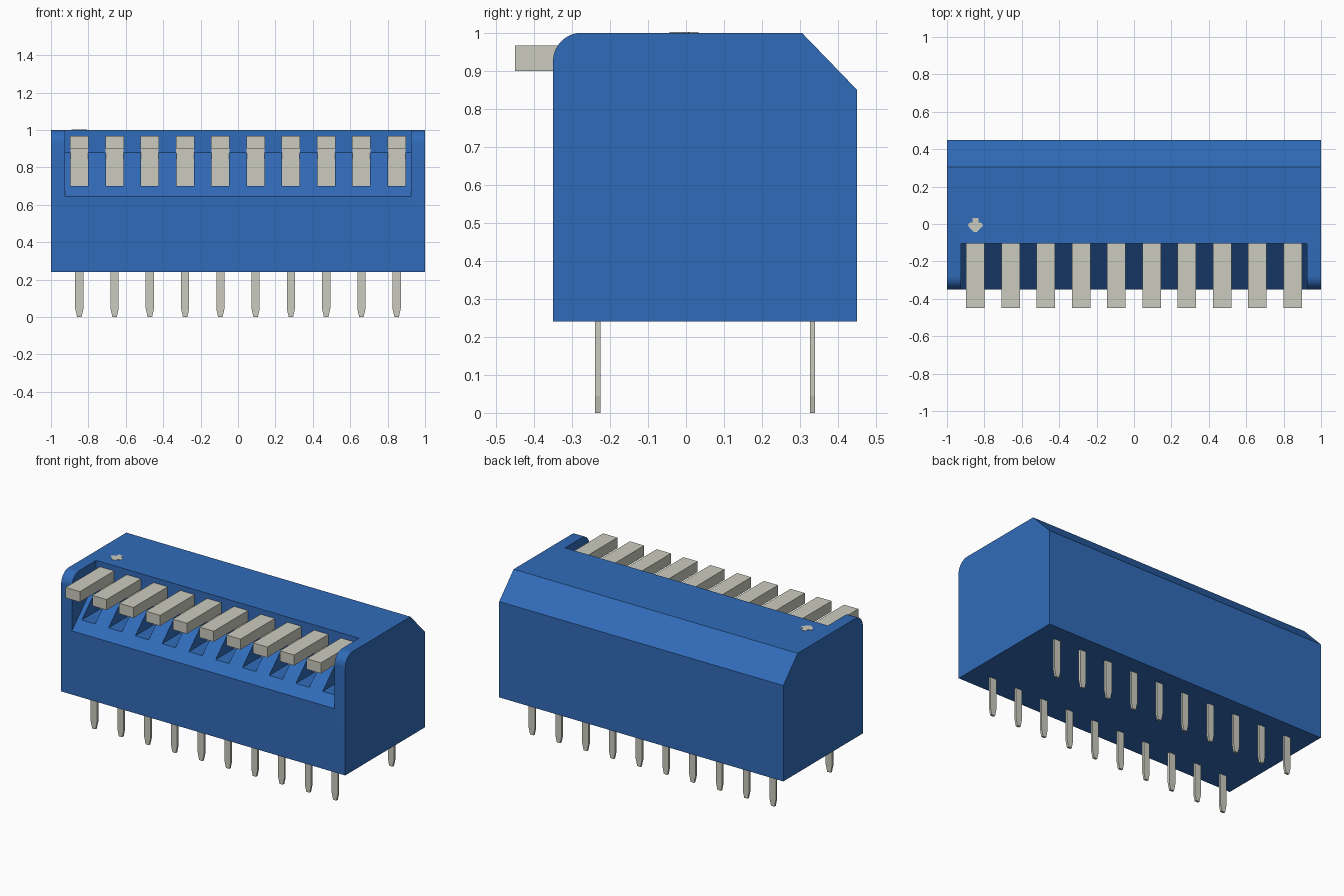
import bpy, bmesh, math
from mathutils import Vector

cube = bpy.data.objects.get("Cube")
if cube:
    bpy.data.objects.remove(cube, do_unlink=True)


def material(name, rgb):
    m = bpy.data.materials.new(name)
    m.use_nodes = True
    m.diffuse_color = (*rgb, 1)
    m.node_tree.nodes["Principled BSDF"].inputs["Base Color"].default_value = (*rgb, 1)
    return m


BLUE = material("blue plastic", (0.030, 0.148, 0.485))
GREY = material("warm grey", (0.60, 0.60, 0.52))

COUNT, PITCH = 10, 0.1885
COLUMNS = [(i - (COUNT - 1) / 2) * PITCH for i in range(COUNT)]


def prism(bm, outline, offset):
    """Extrude a closed outline of 3D points along offset."""
    face = bm.faces.new([bm.verts.new(p) for p in outline])
    ext = bmesh.ops.extrude_face_region(bm, geom=[face])
    moved = [g for g in ext["geom"] if isinstance(g, bmesh.types.BMVert)]
    bmesh.ops.translate(bm, verts=moved, vec=Vector(offset))


def side_prism(bm, yz, x0, x1):
    prism(bm, [(x0, y, z) for y, z in yz], (x1 - x0, 0, 0))


def rect(y0, y1, z0, z1):
    return [(y0, z0), (y1, z0), (y1, z1), (y0, z1)]


def finish(bm, name, mat):
    bmesh.ops.recalc_face_normals(bm, faces=bm.faces)
    mesh = bpy.data.meshes.new(name)
    bm.to_mesh(mesh)
    bm.free()
    mesh.materials.append(mat)
    obj = bpy.data.objects.new(name, mesh)
    bpy.context.collection.objects.link(obj)
    return obj


def activate(obj):
    bpy.ops.object.select_all(action='DESELECT')
    obj.select_set(True)
    bpy.context.view_layer.objects.active = obj


def cut(obj, cutter):
    cutter.hide_render = True
    activate(obj)
    mod = obj.modifiers.new("cut", 'BOOLEAN')
    mod.operation, mod.solver, mod.object = 'DIFFERENCE', 'EXACT', cutter
    bpy.ops.object.modifier_apply(modifier=mod.name)
    bpy.data.objects.remove(cutter, do_unlink=True)


# Housing: rounded front top edge, chamfered rear top edge
R = 0.075
arc = [(-0.35 + R - R * math.cos(a), 1 - R + R * math.sin(a))
       for a in (math.pi / 2 * i / 10 for i in range(11))]
bm = bmesh.new()
side_prism(bm, [(-0.35, 0.24)] + arc + [(0.305, 1.0), (0.45, 0.85), (0.45, 0.24)], -1, 1)
housing = finish(bm, "housing", BLUE)

# Sloped recess along the front top
bm = bmesh.new()
side_prism(bm, [(-0.105, 1.1), (-0.105, 0.88), (-0.35, 0.645),
                (-0.5, 0.501), (-0.5, 1.1)], -0.925, 0.925)
cut(housing, finish(bm, "recess_cutter", BLUE))

# Lever slots cut into the slope
bm = bmesh.new()
for x in COLUMNS:
    side_prism(bm, rect(-0.34, -0.105, 0.70, 0.95), x - 0.047, x + 0.047)
cut(housing, finish(bm, "slot_cutter", BLUE))
activate(housing)
bpy.ops.object.shade_smooth_by_angle(angle=math.radians(25))

for i, x in enumerate(COLUMNS, 1):
    # Lever: horizontal bar with a post at the back of its slot
    bm = bmesh.new()
    side_prism(bm, rect(-0.45, -0.09, 0.90, 0.967), x - 0.05, x + 0.05)
    side_prism(bm, rect(-0.109, -0.09, 0.69, 0.90), x - 0.0475, x + 0.0475)
    finish(bm, f"lever_{i}", GREY)

    # Flat pins with tapered tips, front and rear rows
    for row, y in (("front", -0.232), ("rear", 0.333)):
        bm = bmesh.new()
        half = [(0.022, 0.26), (0.022, 0.045), (0.012, 0.0)]
        outline = half + [(-px, pz) for px, pz in reversed(half)]
        prism(bm, [(x + px, y - 0.007, pz) for px, pz in outline], (0, 0.014, 0))
        finish(bm, f"{row}_pin_{i}", GREY)

# Arrow mark on the top, pointing to the front
half = [(0.016, 0.033), (0.016, 0.008), (0.034, 0.006), (0.041, -0.008), (0.008, -0.044)]
outline = half + [(-px, py) for px, py in reversed(half)]
bm = bmesh.new()
prism(bm, [(COLUMNS[0] + px, py, 0.998) for px, py in outline], (0, 0, 0.004))
finish(bm, "arrow_mark", GREY)
